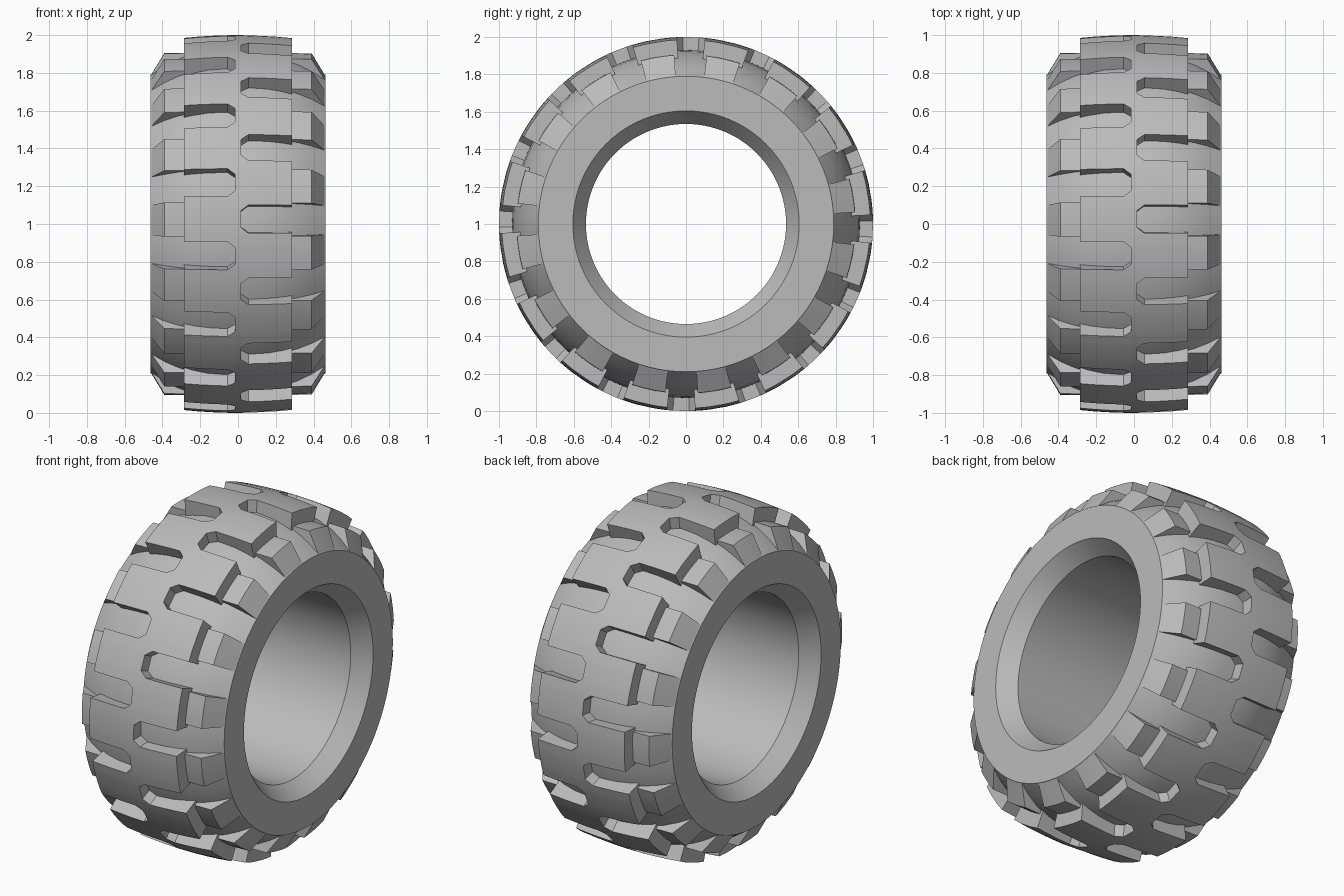
import bpy, bmesh
from math import cos, sin, radians, pi
from mathutils import Vector, Matrix

cube = bpy.data.objects.get("Cube")
if cube:
    bpy.data.objects.remove(cube, do_unlink=True)

LUGS = 16
PITCH = 360 / LUGS
TWIST = -1.5           # small turn of the whole tread pattern
SLOT, BEVEL = 4.3, 1.8  # slot half width and corner cut, in degrees
GREY = (0.5, 0.5, 0.5, 1)

rubber = bpy.data.materials.new("grey_rubber")
rubber.use_nodes = True
rubber.diffuse_color = GREY
bsdf = rubber.node_tree.nodes["Principled BSDF"]
bsdf.inputs["Base Color"].default_value = GREY
bsdf.inputs["Roughness"].default_value = 0.7


def polar(x, r, deg):
    a = radians(deg + TWIST)
    return Vector((x, r * cos(a), r * sin(a)))


def finish(bm, name, angle):
    bmesh.ops.recalc_face_normals(bm, faces=bm.faces)
    mesh = bpy.data.meshes.new(name)
    bm.to_mesh(mesh)
    bm.free()
    mesh.materials.append(rubber)
    obj = bpy.data.objects.new(name, mesh)
    bpy.context.collection.objects.link(obj)
    obj.location.z = 1
    bpy.ops.object.select_all(action='DESELECT')
    obj.select_set(True)
    bpy.context.view_layer.objects.active = obj
    bpy.ops.object.shade_smooth_by_angle(angle=radians(angle))
    return obj


def sink_walls(bm, factor):
    """Pull walls from every open edge in towards the axle."""
    rim = [e for e in bm.edges if e.is_boundary]
    out = bmesh.ops.extrude_edge_only(bm, edges=rim)
    for v in out["geom"]:
        if isinstance(v, bmesh.types.BMVert):
            v.co.y *= factor
            v.co.z *= factor


# Carcass: revolved ring whose outside is the floor of the grooves
half = [(0, .93), (.08, .929), (.16, .922), (.24, .903), (.32, .874), (.39, .838),
        (.4625, .79), (.4625, .605), (.365, .535)]
profile = half + [(-x, r) for x, r in reversed(half[1:])]
bm = bmesh.new()
verts = [bm.verts.new((x, 0, r)) for x, r in profile]
edges = [bm.edges.new((v, verts[(i + 1) % len(verts)])) for i, v in enumerate(verts)]
bmesh.ops.spin(bm, geom=verts + edges, cent=(0, 0, 0), axis=(1, 0, 0),
               angle=2 * pi, steps=96, use_merge=True)
bmesh.ops.remove_doubles(bm, verts=bm.verts, dist=1e-4)
finish(bm, "tyre_carcass", 28)

# Tread band: crowned grid with staggered bevelled slots left open on both sides
marks = [-SLOT, BEVEL - SLOT, SLOT - BEVEL, SLOT]
steps = marks + [PITCH / 2 + m for m in marks]
angles = [k * PITCH + s for k in range(LUGS) for s in steps]
outer = [.015, .055, .13, .21, .285]
xs = [-x for x in reversed(outer)] + outer
bm = bmesh.new()
grid = [[bm.verts.new(polar(x, 1 - .18 * x * x, a)) for x in xs] for a in angles]
mid = len(outer) - 1
for i in range(len(angles)):
    here, ahead = grid[i], grid[(i + 1) % len(angles)]
    for j in range(len(xs) - 1):
        quad = [here[j], ahead[j], ahead[j + 1], here[j + 1]]
        col = i % 8 if j > mid else (i + 4) % 8   # left side starts half a pitch later
        if j != mid and col < 3:
            # only the bevelled corners at the slot's closed end are kept
            if abs(j - mid) != 1 or col == 1:
                continue
            if j > mid:
                quad.pop(2 if col == 0 else 3)
            else:
                quad.pop(1 if col == 0 else 0)
        bm.faces.new(quad)
sink_walls(bm, .87)
bmesh.ops.delete(bm, geom=[v for v in bm.verts if not v.link_faces], context='VERTS')
finish(bm, "centre_tread", 28)

# Shoulder lugs: one stepped block between each pair of slots
lug = [(.27, .907), (.39, .905), (.460, .79)]
for side, name in ((1, "left_shoulder_lugs"), (-1, "right_shoulder_lugs")):
    bm = bmesh.new()
    start = 5.5 if side > 0 else 5.5 + PITCH / 2
    for k in range(LUGS):
        rows = [[bm.verts.new(polar(side * x, r, k * PITCH + start + t * (PITCH - 11) / 4))
                 for x, r in lug] for t in range(5)]
        for a, b in zip(rows, rows[1:]):
            for j in range(2):
                bm.faces.new((a[j], b[j], b[j + 1], a[j + 1]))
    sink_walls(bm, .87)
    finish(bm, name, 28)
